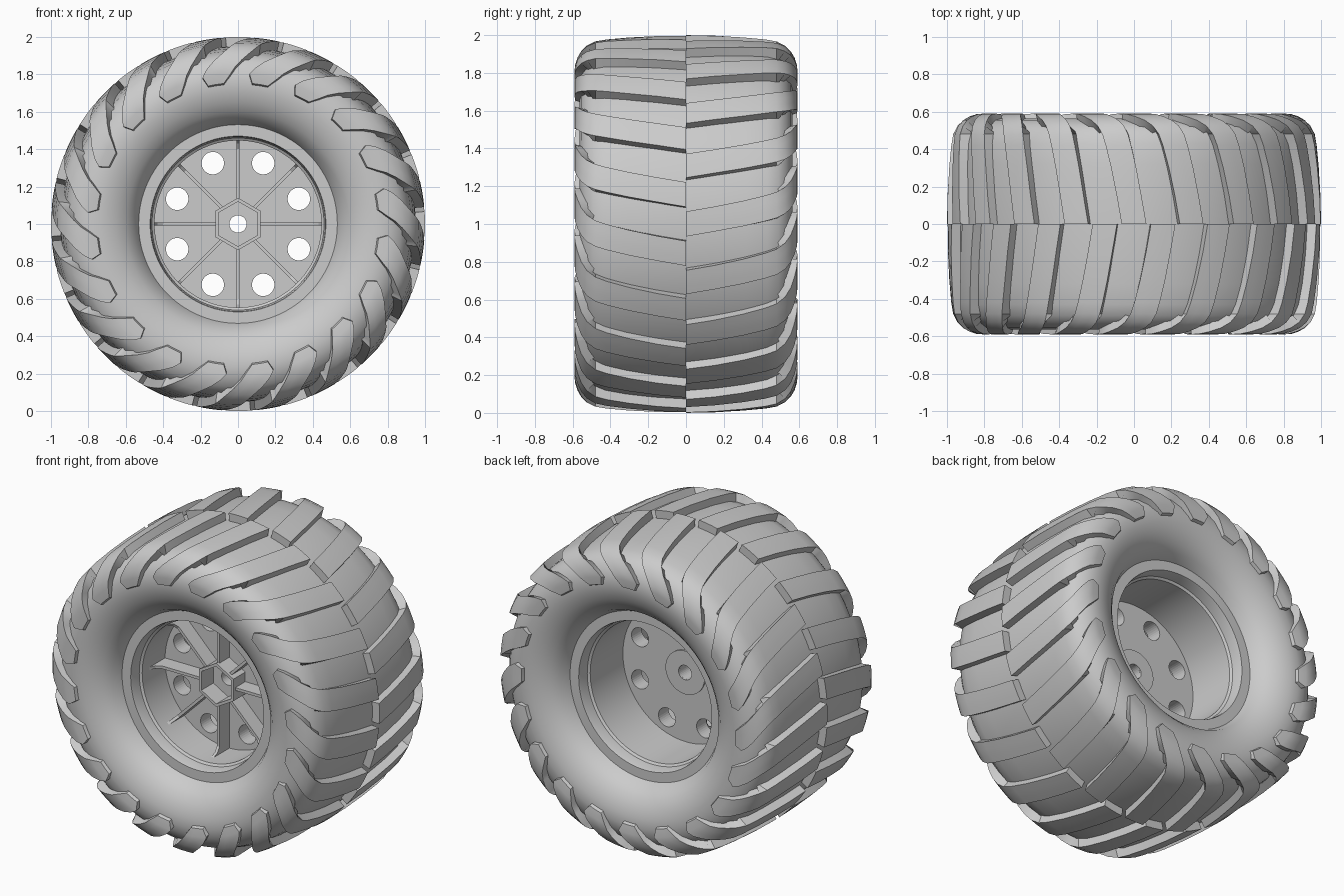
import bpy, bmesh
from math import sin, cos, pi, radians
from mathutils import Matrix

cube = bpy.data.objects.get("Cube")
if cube:
    bpy.data.objects.remove(cube)

grey = bpy.data.materials.new("plain grey")
grey.use_nodes = True
colour = (0.6, 0.6, 0.6, 1)
grey.diffuse_color = colour
grey.node_tree.nodes["Principled BSDF"].inputs["Base Color"].default_value = colour


def polar(y, r, angle):
    """Point on the wheel: axle along y at height 1."""
    return (r * cos(angle), y, 1 + r * sin(angle))


def finish(bm, name, smooth=35):
    bmesh.ops.recalc_face_normals(bm, faces=bm.faces)
    mesh = bpy.data.meshes.new(name)
    bm.to_mesh(mesh)
    bm.free()
    mesh.materials.append(grey)
    obj = bpy.data.objects.new(name, mesh)
    bpy.context.collection.objects.link(obj)
    if smooth:
        bpy.ops.object.select_all(action="DESELECT")
        obj.select_set(True)
        bpy.context.view_layer.objects.active = obj
        bpy.ops.object.shade_smooth_by_angle(angle=radians(smooth))
    return obj


def lathe(name, profile, segments=96, start=0, smooth=35):
    """Spin a closed (y, radius) profile round the axle."""
    bm = bmesh.new()
    rings = [[bm.verts.new(polar(y, r, start + 2 * pi * i / segments)) for y, r in profile]
             for i in range(segments)]
    n = len(profile)
    for i in range(segments):
        a, b = rings[i], rings[(i + 1) % segments]
        for j in range(n):
            k = (j + 1) % n
            bm.faces.new((a[j], a[k], b[k], b[j]))
    return finish(bm, name, smooth)


def cylinder(bm, x, z, radius, y0, y1, segments=32):
    matrix = Matrix.Translation((x, (y0 + y1) / 2, z)) @ Matrix.Rotation(pi / 2, 4, "X")
    bmesh.ops.create_cone(bm, cap_ends=True, segments=segments, radius1=radius,
                          radius2=radius, depth=y1 - y0, matrix=matrix)


# Tyre carcass
half = [(0, 0.95), (0.16, 0.947), (0.32, 0.938), (0.43, 0.925), (0.49, 0.905), (0.53, 0.87),
        (0.555, 0.82), (0.565, 0.77), (0.56, 0.71), (0.54, 0.65), (0.51, 0.6),
        (0.47, 0.56), (0.41, 0.53)]
mirrored = [(-y, r) for y, r in reversed(half[1:])]
lathe("tyre", mirrored + half + [(0.3, 0.49), (-0.3, 0.49)], 120)

# Tread lugs: y, radius, sweep angle, half width angle
lug_path = [(0, 1.0, 0, 3.8), (0.15, 0.997, 1.5, 3.8), (0.3, 0.988, 3.2, 3.9),
            (0.42, 0.977, 4.9, 4), (0.48, 0.967, 6, 4.1), (0.525, 0.945, 7.6, 4.3),
            (0.555, 0.915, 9.8, 4.6), (0.575, 0.88, 12.6, 5), (0.588, 0.84, 15.4, 5.3),
            (0.59, 0.805, 17.2, 5.4), (0.583, 0.755, 18, 3.2)]


def tread(name, side, offset):
    bm = bmesh.new()
    columns = (-1, -0.33, 0.33, 1)
    for i in range(20):
        base = radians(18 * i + offset)
        tops, bottoms = [], []
        for y, r, sweep, width in lug_path:
            angles = [base + radians(sweep + width * c) for c in columns]
            inner_y, inner_r = max(y - 0.08, 0) if y > 0.5 else y, r - (0.08 if r > 0.9 else 0.03)
            tops.append([bm.verts.new(polar(side * y, r, a)) for a in angles])
            bottoms.append([bm.verts.new(polar(side * inner_y, inner_r, a)) for a in angles])
        last = len(columns) - 1
        for t0, t1, b0, b1 in zip(tops, tops[1:], bottoms, bottoms[1:]):
            for c in range(last):
                bm.faces.new((t0[c], t0[c + 1], t1[c + 1], t1[c]))
            for c in (0, last):
                bm.faces.new((t0[c], t1[c], b1[c], b0[c]))
        for t, b in ((tops[0], bottoms[0]), (tops[-1], bottoms[-1])):
            for c in range(last):
                bm.faces.new((t[c], t[c + 1], b[c + 1], b[c]))
    # Open undersides are buried in the carcass
    return finish(bm, name)


tread("front_tread", -1, 9)
tread("rear_tread", 1, 18)

# Rim barrel with flat lips and a stepped bead seat
edge = [(0.33, 0.446), (0.34, 0.46), (0.4, 0.466), (0.412, 0.47), (0.412, 0.532), (0.3, 0.5)]
lathe("rim", [(-y, r) for y, r in reversed(edge)] + edge)

# Wheel disc with eight round holes and an axle hole
bm = bmesh.new()
cylinder(bm, 0, 1, 0.455, -0.1, 0, 96)
disc = finish(bm, "wheel_disc", 0)
bm = bmesh.new()
cylinder(bm, 0, 1, 0.046, -0.3, 0.3)
for i in range(8):
    x, y, z = polar(0, 0.352, radians(22.5 + 45 * i))
    cylinder(bm, x, z, 0.06, -0.3, 0.3)
cutter = finish(bm, "hole_cutter", 0)
cutter.hide_render = True
cut = disc.modifiers.new("holes", "BOOLEAN")
cut.object = cutter
cut.operation = "DIFFERENCE"
bpy.context.view_layer.objects.active = disc
disc.select_set(True)
bpy.ops.object.modifier_apply(modifier=cut.name)
bpy.data.objects.remove(cutter)

# Hexagonal hub socket in front, round boss behind
lathe("hub_socket", [(-0.22, 0.14), (-0.22, 0.12), (-0.09, 0.12), (-0.09, 0.14)], 6, pi / 6, 0)
lathe("hub_boss", [(-0.02, 0.046), (0.01, 0.046), (0.01, 0.138), (-0.02, 0.138)], 48)

# Spoke ribs, flaring where they meet the barrel
outline = [(0.12, -0.09), (0.12, -0.2), (0.4, -0.2), (0.43, -0.22), (0.452, -0.27), (0.452, -0.09)]
bm = bmesh.new()
for i in range(8):
    turn = Matrix.Translation((0, 0, 1)) @ Matrix.Rotation(i * pi / 4, 4, "Y")
    sides = [[bm.verts.new(turn @ Matrix.Translation((r, y, t)).translation) for r, y in outline]
             for t in (-0.009, 0.009)]
    for s in sides:
        bm.faces.new(s)
    for j in range(len(outline)):
        k = (j + 1) % len(outline)
        bm.faces.new((sides[0][j], sides[0][k], sides[1][k], sides[1][j]))
finish(bm, "spoke_ribs", 0)
